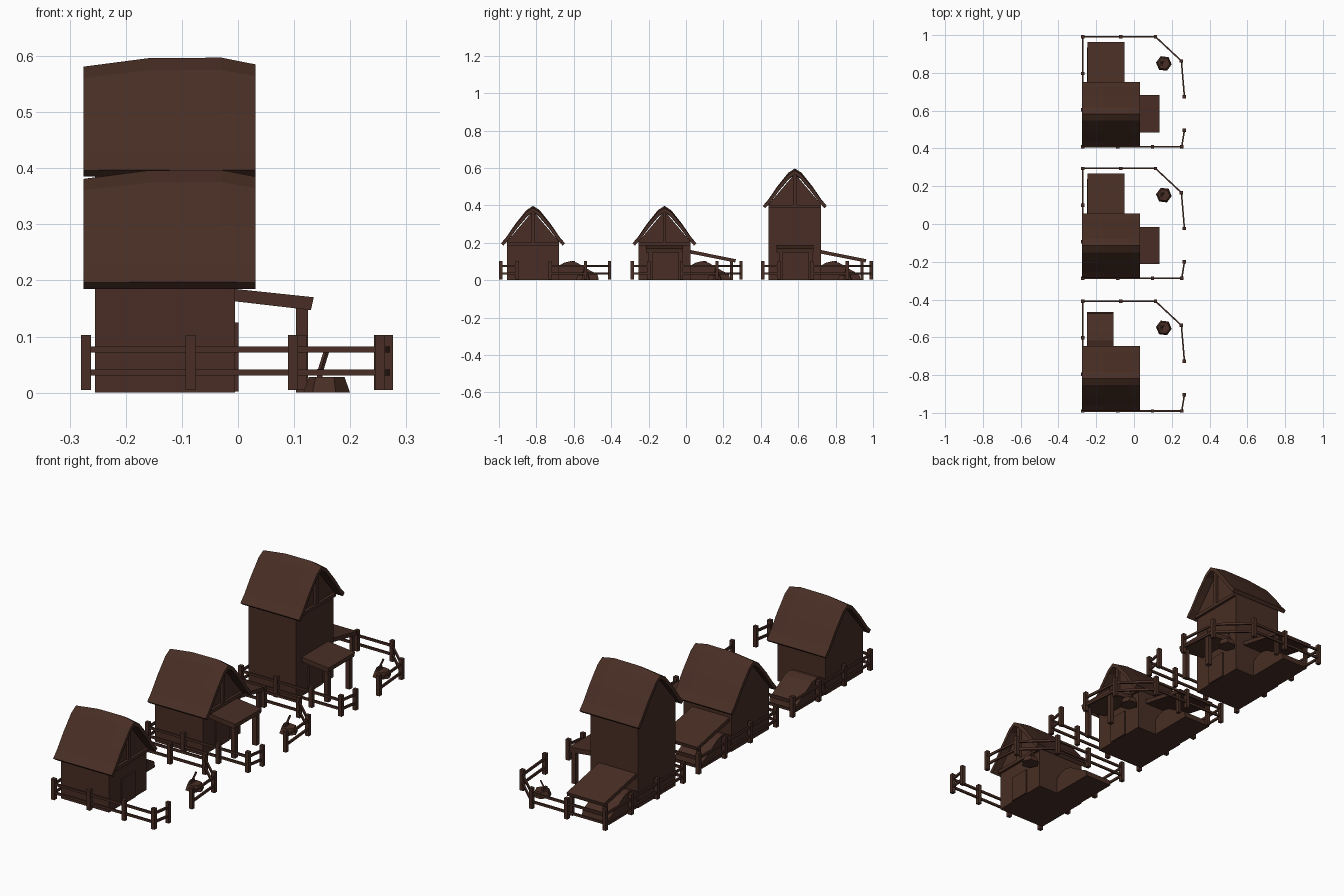
import bpy, bmesh, math
from mathutils import Vector, Matrix

if "Cube" in bpy.data.objects:
    bpy.data.objects.remove(bpy.data.objects["Cube"])

wood = bpy.data.materials.new("dark brown wood")
wood.use_nodes = True
BROWN = (0.065, 0.027, 0.018, 1)
wood.diffuse_color = BROWN
wood.node_tree.nodes["Principled BSDF"].inputs["Base Color"].default_value = BROWN


def finish(name, bm):
    bmesh.ops.recalc_face_normals(bm, faces=bm.faces)
    mesh = bpy.data.meshes.new(name)
    bm.to_mesh(mesh)
    bm.free()
    mesh.materials.append(wood)
    ob = bpy.data.objects.new(name, mesh)
    bpy.context.collection.objects.link(ob)
    return ob


def loft(name, sections):
    """Closed solid through equal rings of points."""
    bm = bmesh.new()
    rings = [[bm.verts.new(p) for p in s] for s in sections]
    n = len(rings[0])
    for a, b in zip(rings, rings[1:]):
        for i in range(n):
            j = (i + 1) % n
            bm.faces.new((a[i], a[j], b[j], b[i]))
    bm.faces.new(rings[0])
    bm.faces.new(rings[-1])
    return finish(name, bm)


def extrude_x(name, profile, x0, x1):
    return loft(name, [[(x, y, z) for y, z in profile] for x in (x0, x1)])


def extrude_y(name, profile, y0, y1):
    return loft(name, [[(x, y, z) for x, z in profile] for y in (y0, y1)])


def add_box(bm, lo, hi):
    lo, hi = Vector(lo), Vector(hi)
    m = Matrix.Translation((lo + hi) / 2) @ Matrix.Diagonal((*(hi - lo), 1))
    bmesh.ops.create_cube(bm, size=1, matrix=m)


def add_beam(bm, a, b, width, height):
    a, b = Vector(a), Vector(b)
    d = b - a
    m = Matrix.Translation((a + b) / 2) @ d.to_track_quat("X", "Z").to_matrix().to_4x4()
    bmesh.ops.create_cube(bm, size=1, matrix=m @ Matrix.Diagonal((d.length, width, height, 1)))


# Walls footprint, shared by all parts of a house (y is relative to its ridge)
BACK, FRONT, HALF = -0.255, -0.005, 0.14


def build_walls(tag, top):
    profile = [(-HALF, 0), (HALF, 0), (HALF, top + 0.02), (0, top + 0.185), (-HALF, top + 0.02)]
    extrude_x(tag + "_walls", profile, BACK, FRONT)
    # door plate and gable timbers
    bm = bmesh.new()
    add_box(bm, (FRONT, -0.05, 0.002), (FRONT + 0.006, 0.05, 0.125))
    finish(tag + "_door", bm)
    bm = bmesh.new()
    x = FRONT + 0.008
    add_box(bm, (FRONT, -HALF, top), (x + 0.004, HALF, top + 0.016))
    add_box(bm, (FRONT, -0.009, top), (x + 0.004, 0.009, top + 0.18))
    finish(tag + "_gable_timbers", bm)


def build_roof(tag, top):
    half = [(0.171, 0.012), (0.142, 0.046), (0.095, 0.115), (0.035, 0.19)]
    inner = [(0.158, 0.0), (0.13, 0.034), (0.085, 0.1), (0.03, 0.17)]
    outer = [(-y, z) for y, z in half] + [(0, 0.212)] + half[::-1]
    under = inner + [(0, 0.192)] + [(-y, z) for y, z in inner[::-1]]
    sections = []
    # the ridge sags toward both ends while the eaves stay level
    for x, drop in ((-0.275, 0.016), (-0.16, 0.001), (-0.03, 0), (0.031, 0.012)):
        sections.append([(x, y, top + z - drop * z / 0.212) for y, z in outer + under])
    loft(tag + "_roof", sections)


def build_porch(tag):
    slab = [(-0.008, 0.163), (-0.008, 0.185), (0.135, 0.17), (0.13, 0.147)]
    extrude_y(tag + "_porch_roof", slab, -0.098, 0.1)
    bm = bmesh.new()
    for y in (-0.075, 0.085):
        add_box(bm, (0.103, y - 0.011, 0), (0.125, y + 0.011, 0.152))
    finish(tag + "_porch_posts", bm)


def build_lean_to(tag):
    slab = [(HALF - 0.005, 0.143), (HALF - 0.005, 0.162), (0.382, 0.112), (0.378, 0.095)]
    extrude_x(tag + "_lean_to_roof", slab, -0.246, -0.05)
    bm = bmesh.new()
    for x in (-0.235, -0.062):
        add_box(bm, (x - 0.008, 0.35, 0), (x + 0.008, 0.366, 0.105))
    finish(tag + "_lean_to_posts", bm)


def build_pile(tag):
    profile = [(HALF, 0), (HALF, 0.078), (0.165, 0.093), (0.2, 0.102), (0.235, 0.094),
               (0.30, 0.055), (0.345, 0.03), (0.352, 0)]
    extrude_x(tag + "_log_pile", profile, -0.25, -0.108)


def build_stump(tag):
    bm = bmesh.new()
    centre = Vector((0.158, 0.268, 0))
    bmesh.ops.create_cone(bm, cap_ends=True, segments=6, radius1=0.042, radius2=0.032, depth=0.028,
                          matrix=Matrix.Translation(centre + Vector((0, 0, 0.014))) @ Matrix.Rotation(0.4, 4, "Z"))
    finish(tag + "_stump", bm)
    # axe stuck in the stump
    bm = bmesh.new()
    foot = centre + Vector((-0.012, 0, 0.036))
    add_beam(bm, foot, centre + Vector((0, 0.012, 0.075)), 0.007, 0.007)
    add_box(bm, foot - Vector((0.005, 0.014, 0.012)), foot + Vector((0.005, 0.014, 0.006)))
    finish(tag + "_axe", bm)


def build_fence(tag):
    near, far, left = -0.172, 0.409, -0.271
    gate_side = [(0.267, -0.085), (0.253, near)]
    front = gate_side + [(0.098, near), (-0.085, near), (left, near)]
    side = [(left, 0.022), (left, 0.215)]
    back = [(left, far), (-0.07, far), (0.114, far), (0.251, 0.281), (0.267, 0.091)]
    path = front + side + back
    posts, rails = bmesh.new(), bmesh.new()
    for x, y in path:
        add_box(posts, (x - 0.009, y - 0.009, 0.005), (x + 0.009, y + 0.009, 0.103))
    for (ax, ay), (bx, by) in zip(path, path[1:]):
        for z in (0.036, 0.077):
            add_beam(rails, (ax, ay, z), (bx, by, z), 0.008, 0.011)
    finish(tag + "_fence_posts", posts)
    finish(tag + "_fence_rails", rails)


# Three farmsteads in a row: plain, with porch, and tall with porch
for tag, offset, top, extended in (("small_house", -0.818, 0.185, False),
                                   ("porch_house", -0.115, 0.185, True),
                                   ("tall_house", 0.582, 0.385, True)):
    before = set(bpy.data.objects)
    build_walls(tag, top)
    build_roof(tag, top)
    build_pile(tag)
    build_stump(tag)
    build_fence(tag)
    if extended:
        build_porch(tag)
        build_lean_to(tag)
    for ob in set(bpy.data.objects) - before:
        ob.data.transform(Matrix.Translation((0, offset, 0)))
